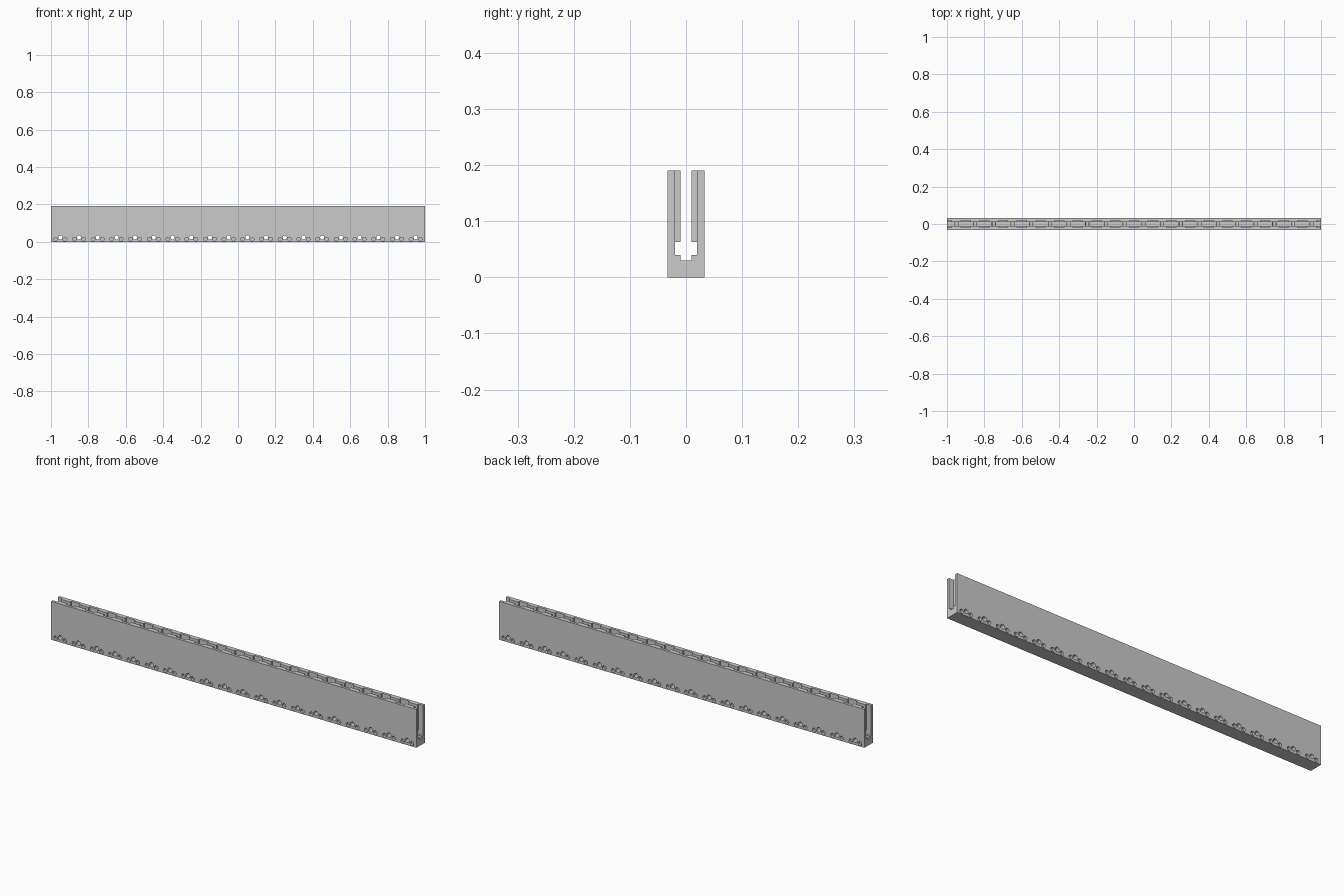
import bpy, bmesh, math

if "Cube" in bpy.data.objects:
    bpy.data.objects.remove(bpy.data.objects["Cube"])

N = 20            # repeating modules
PITCH = 2.0 / N


def new_object(name, bm):
    bmesh.ops.recalc_face_normals(bm, faces=bm.faces[:])
    me = bpy.data.meshes.new(name)
    bm.to_mesh(me)
    bm.free()
    ob = bpy.data.objects.new(name, me)
    bpy.context.collection.objects.link(ob)
    return ob


def prism(bm, pts, offset):
    """Extrude a closed outline along an offset vector."""
    f = bm.faces.new([bm.verts.new(p) for p in pts])
    r = bmesh.ops.extrude_face_region(bm, geom=[f])
    bmesh.ops.translate(bm, vec=offset,
                        verts=[g for g in r['geom'] if isinstance(g, bmesh.types.BMVert)])


def hole(bm, x, z, radius, y0, y1, sides=16):
    pts = [(x + radius * math.cos(2 * math.pi * i / sides), y0,
            z + radius * math.sin(2 * math.pi * i / sides)) for i in range(sides)]
    prism(bm, pts, (0, y1 - y0, 0))


# Channel: stepped U profile extruded along x
half = [(0.033, 0.0), (0.033, 0.19), (0.02, 0.19), (0.02, 0.04),
        (0.01, 0.04), (0.01, 0.03)]
profile = half + [(-y, z) for y, z in reversed(half)]
bm = bmesh.new()
prism(bm, [(-1, y, z) for y, z in profile], (2, 0, 0))
channel = new_object("channel", bm)

# Cutters: a through hole flanked by two shallow sockets in every module
bm = bmesh.new()
for i in range(N):
    x = -1 + PITCH * (i + 0.5)
    hole(bm, x, 0.023, 0.011, -0.05, 0.05)
    for dx in (-0.025, 0.025):
        for s in (-1, 1):
            hole(bm, x + dx, 0.014, 0.010, s * 0.05, s * 0.021)
cutter = new_object("hole_cutter", bm)
cutter.hide_render = True
cutter.hide_viewport = True

mod = channel.modifiers.new("holes", 'BOOLEAN')
mod.operation = 'DIFFERENCE'
mod.solver = 'EXACT'
mod.object = cutter

# Inner ribs on both walls
for side, s in (("front", -1), ("back", 1)):
    bm = bmesh.new()
    for i in range(N):
        x = -1 + PITCH * (i + 0.5)
        w = 0.025
        prism(bm, [(x - w, s * 0.01, 0.063), (x + w, s * 0.01, 0.063),
                   (x + w, s * 0.01, 0.19), (x - w, s * 0.01, 0.19)],
              (0, s * 0.01, 0))
    new_object(side + "_ribs", bm)
